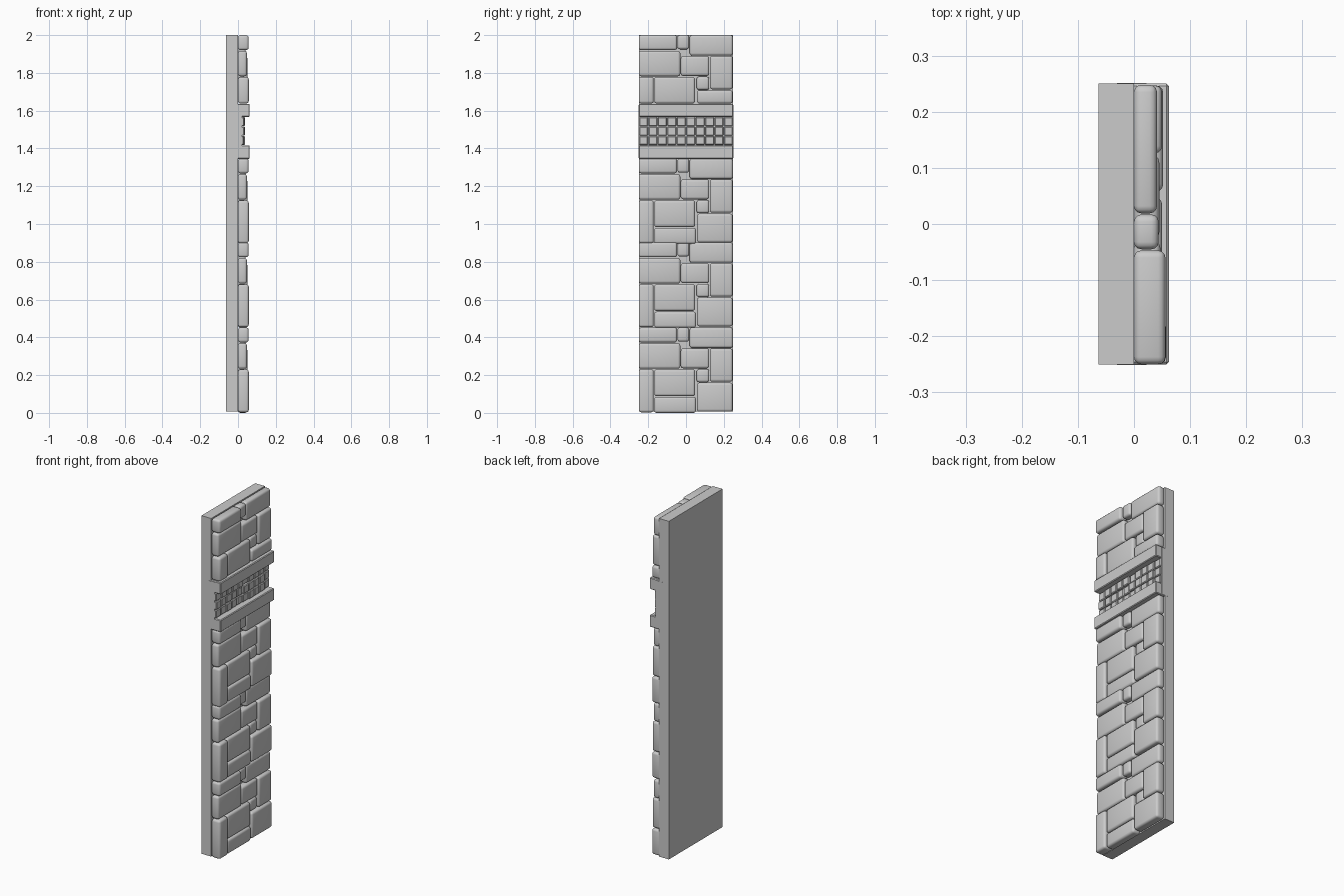
import bpy, bmesh, random
from mathutils import Vector, Matrix

if "Cube" in bpy.data.objects:
    bpy.data.objects.remove(bpy.data.objects["Cube"])

random.seed(4)


def add_box(bm, lo, hi, bevel=0.0, segments=2):
    """Add a box between two corners, optionally with rounded edges."""
    lo, hi = Vector(lo), Vector(hi)
    part = bmesh.new()
    size = hi - lo
    mat = Matrix.Translation((lo + hi) / 2) @ Matrix.Diagonal((*size, 1))
    bmesh.ops.create_cube(part, size=1, matrix=mat)
    if bevel:
        bmesh.ops.bevel(part, geom=part.edges[:], offset=min(bevel, min(size) * 0.45),
                        segments=segments, profile=0.5, affect='EDGES')
    tmp = bpy.data.meshes.new("tmp")
    part.to_mesh(tmp)
    part.free()
    bm.from_mesh(tmp)
    bpy.data.meshes.remove(tmp)


def finish(name, bm, smooth=False):
    mesh = bpy.data.meshes.new(name)
    bm.to_mesh(mesh)
    bm.free()
    obj = bpy.data.objects.new(name, mesh)
    bpy.context.collection.objects.link(obj)
    if smooth:
        bpy.ops.object.select_all(action='DESELECT')
        obj.select_set(True)
        bpy.context.view_layer.objects.active = obj
        bpy.ops.object.shade_smooth_by_angle(angle=0.7)
    return obj


# Backing slab
bm = bmesh.new()
add_box(bm, (-0.063, -0.25, 0.008), (0, 0.25, 2.0))
finish("backing_slab", bm)

# One course of stones: y from, y to, drop from the top (from, to), depth
STONES = [
    (-0.250, -0.047, 0.000, 0.079, 0.056),
    (-0.045, 0.017, 0.000, 0.075, 0.044),
    (0.019, 0.248, 0.000, 0.108, 0.041),
    (-0.250, -0.030, 0.083, 0.218, 0.047),
    (-0.028, 0.123, 0.111, 0.216, 0.045),
    (0.126, 0.247, 0.111, 0.287, 0.050),
    (0.056, 0.123, 0.220, 0.290, 0.040),
    (-0.250, -0.171, 0.222, 0.449, 0.057),
    (-0.168, 0.048, 0.222, 0.363, 0.050),
    (0.058, 0.247, 0.292, 0.445, 0.052),
    (-0.168, 0.053, 0.367, 0.452, 0.050),
]

# Stone courses, the top one cut short by the band
for i, (top, floor) in enumerate([(0.452, 0), (0.903, 0), (1.347, 0), (2.0, 1.638)]):
    bm = bmesh.new()
    for y0, y1, d0, d1, depth in STONES:
        z0, z1 = max(top - d1, floor), top - d0
        if z1 - z0 < 0.02:
            continue
        add_box(bm, (0, y0, z0), (depth, y1, z1), 0.013, 3)
    finish(f"stone_course_{i + 1}", bm, True)

# Ledges above and below the mosaic
for name, z0, z1 in (("lower_ledge", 1.345, 1.416), ("upper_ledge", 1.567, 1.636)):
    bm = bmesh.new()
    add_box(bm, (-0.01, -0.25, z0), (0.062, 0.25, z1), 0.004, 1)
    finish(name, bm)

# Mosaic bed and tiles
bm = bmesh.new()
add_box(bm, (-0.03, -0.251, 1.35), (0.022, 0.251, 1.63))
finish("mosaic_bed", bm)

bm = bmesh.new()
for row in range(3):
    for col in range(10):
        y, z = -0.25 + col * 0.05, 1.417 + row * 0.05
        add_box(bm, (0.01, y + 0.0015, z + 0.0015),
                (random.uniform(0.029, 0.039), y + 0.0485, z + 0.0485), 0.004, 1)
finish("mosaic_tiles", bm)
